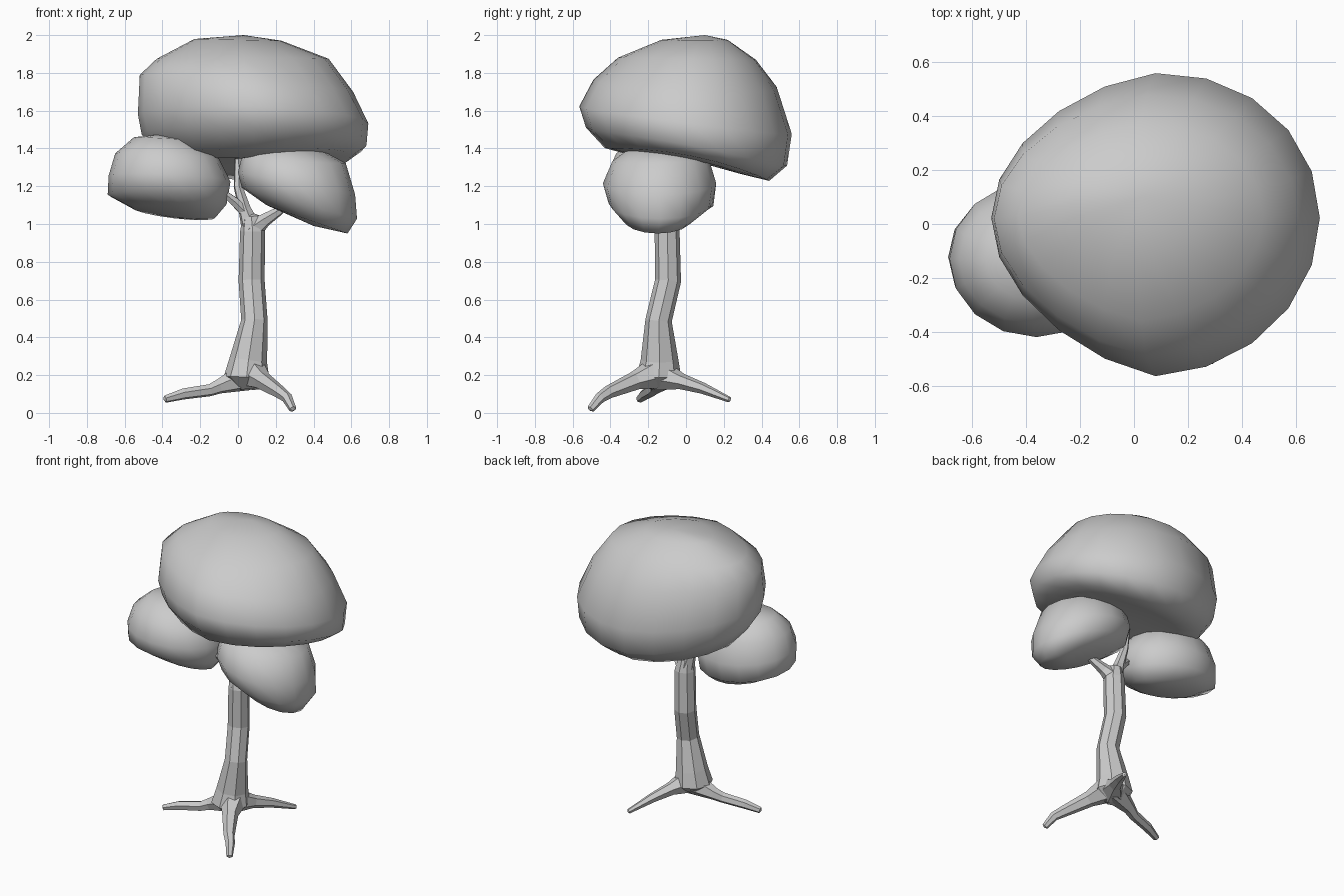
import bpy
import bmesh
from math import cos, sin, tau
from mathutils import Vector

cube = bpy.data.objects.get("Cube")
if cube:
    bpy.data.objects.remove(cube, do_unlink=True)

grey = bpy.data.materials.new("plain_grey")
grey.use_nodes = True
shade = (0.6, 0.6, 0.6, 1)
grey.diffuse_color = shade
grey.node_tree.nodes["Principled BSDF"].inputs["Base Color"].default_value = shade


def loft(name, rings, start, end, smooth):
    """Skin a stack of vertex rings and close both ends on a point."""
    bm = bmesh.new()
    loops = [[bm.verts.new(co) for co in ring] for ring in rings]
    count = len(loops[0])
    first, last = bm.verts.new(start), bm.verts.new(end)
    for i in range(count):
        j = (i + 1) % count
        bm.faces.new((first, loops[0][j], loops[0][i]))
        bm.faces.new((last, loops[-1][i], loops[-1][j]))
        for low, high in zip(loops, loops[1:]):
            bm.faces.new((low[i], low[j], high[j], high[i]))
    bmesh.ops.recalc_face_normals(bm, faces=bm.faces)
    for face in bm.faces:
        face.smooth = smooth
    mesh = bpy.data.meshes.new(name)
    bm.to_mesh(mesh)
    bm.free()
    mesh.materials.append(grey)
    obj = bpy.data.objects.new(name, mesh)
    bpy.context.collection.objects.link(obj)


def foliage(name, top, sections, bottom, sides=16, pinch=0, bend=0):
    """Rounded mass from ovals: x range, y range, height, slope in x and y,
    rise at both x ends. Pinch narrows the -x end, bend pushes the ends back."""
    rings = []
    for x0, x1, y0, y1, z, slope_x, slope_y, rise in sections:
        ring = []
        for i in range(sides):
            c, s = cos(tau * i / sides), sin(tau * i / sides)
            dx = c * (x1 - x0) / 2
            dy = s * (y1 - y0) / 2 * (1 + pinch * min(c, 0)) + bend * abs(c)
            ring.append(((x0 + x1) / 2 + dx, (y0 + y1) / 2 + dy,
                         z + slope_x * dx + slope_y * dy + rise * c * c))
        rings.append(ring)
    loft(name, rings, top, bottom, True)


def limb(name, path, sides=6):
    """Faceted tapering tube through points given as x, y, z, radius."""
    points = [Vector(p[:3]) for p in path]
    rings = []
    side = None
    for k, p in enumerate(points):
        along = (points[min(k + 1, len(points) - 1)] - points[max(k - 1, 0)]).normalized()
        if side is None:
            side = along.orthogonal()
        side = (side - along * side.dot(along)).normalized()
        other = along.cross(side)
        rings.append([p + path[k][3] * (side * cos(tau * i / sides) + other * sin(tau * i / sides))
                      for i in range(sides)])
    tip = points[-1] + (points[-1] - points[-2]).normalized() * path[-1][3] * 0.5
    loft(name, rings, points[0], tip, False)


# Large crown with a sloping, slightly hollow underside
foliage("crown", (0.03, 0.1, 2.0), [
    (-0.23, 0.23, -0.13, 0.22, 1.975, -0.02, 0, 0),
    (-0.43, 0.48, -0.36, 0.37, 1.875, 0, -0.015, 0),
    (-0.52, 0.61, -0.49, 0.48, 1.745, -0.08, -0.04, 0),
    (-0.53, 0.69, -0.565, 0.56, 1.55, -0.04, -0.13, 0.01),
    (-0.51, 0.68, -0.53, 0.535, 1.41, -0.05, -0.19, 0.04),
    (-0.43, 0.6, -0.43, 0.44, 1.315, 0, -0.2, 0.05),
    (-0.28, 0.43, -0.25, 0.28, 1.31, 0, -0.16, 0.03),
], (0.06, 0.02, 1.34), sides=20, pinch=0.18, bend=0.025)

# Lower foliage on each side
foliage("right_foliage", (-0.4, -0.13, 1.475), [
    (-0.55, -0.22, -0.28, 0.02, 1.45, -0.06, -0.02, 0),
    (-0.65, -0.1, -0.37, 0.11, 1.36, -0.05, -0.05, 0),
    (-0.685, -0.04, -0.42, 0.16, 1.24, -0.05, -0.08, 0),
    (-0.69, -0.06, -0.39, 0.145, 1.13, -0.08, -0.13, 0),
    (-0.56, -0.12, -0.28, 0.05, 1.06, -0.12, -0.18, 0),
], (-0.28, -0.1, 1.03))
foliage("left_foliage", (0.22, -0.14, 1.425), [
    (0.07, 0.45, -0.3, 0.04, 1.4, -0.07, 0, 0),
    (0.02, 0.57, -0.39, 0.12, 1.34, -0.06, 0.03, 0),
    (0, 0.62, -0.44, 0.16, 1.215, -0.19, 0, 0),
    (0.02, 0.63, -0.41, 0.14, 1.11, -0.27, 0, 0),
    (0.15, 0.58, -0.33, 0.03, 1.025, -0.35, 0, 0),
], (0.4, -0.15, 0.99))

# Trunk with a flared foot
limb("trunk", [
    (0.05, -0.14, 0.13, 0.05), (0.045, -0.145, 0.19, 0.12),
    (0.055, -0.14, 0.28, 0.1), (0.087, -0.145, 0.49, 0.07),
    (0.072, -0.095, 0.7, 0.069), (0.077, -0.1, 0.96, 0.066),
    (0.07, -0.1, 1.04, 0.047),
], 8)

# Spreading roots
limb("right_root", [
    (0.06, -0.13, 0.2, 0.085), (-0.1, -0.16, 0.14, 0.04),
    (-0.15, -0.18, 0.12, 0.033), (-0.29, -0.215, 0.1, 0.03),
    (-0.385, -0.245, 0.073, 0.02),
])
limb("front_root", [
    (0.06, -0.13, 0.22, 0.095), (0.13, -0.27, 0.17, 0.05),
    (0.22, -0.41, 0.11, 0.035), (0.26, -0.455, 0.08, 0.029),
    (0.29, -0.505, 0.02, 0.02),
])
limb("back_root", [
    (0.06, -0.14, 0.2, 0.085), (0.13, -0.02, 0.165, 0.042),
    (0.19, 0.09, 0.13, 0.03), (0.27, 0.23, 0.07, 0.015),
])

# Branches reaching into the foliage
limb("left_branch", [
    (0.075, -0.1, 0.97, 0.06), (0.14, -0.12, 1.02, 0.037),
    (0.22, -0.14, 1.07, 0.024), (0.3, -0.16, 1.14, 0.015),
])
limb("middle_branch", [
    (0.07, -0.1, 0.98, 0.055), (0.035, -0.1, 1.08, 0.034),
    (0, -0.09, 1.2, 0.024), (0, -0.06, 1.36, 0.018),
])
limb("right_branch", [
    (0.04, -0.1, 1.06, 0.03), (-0.02, -0.12, 1.12, 0.026),
    (-0.075, -0.14, 1.165, 0.018),
])
